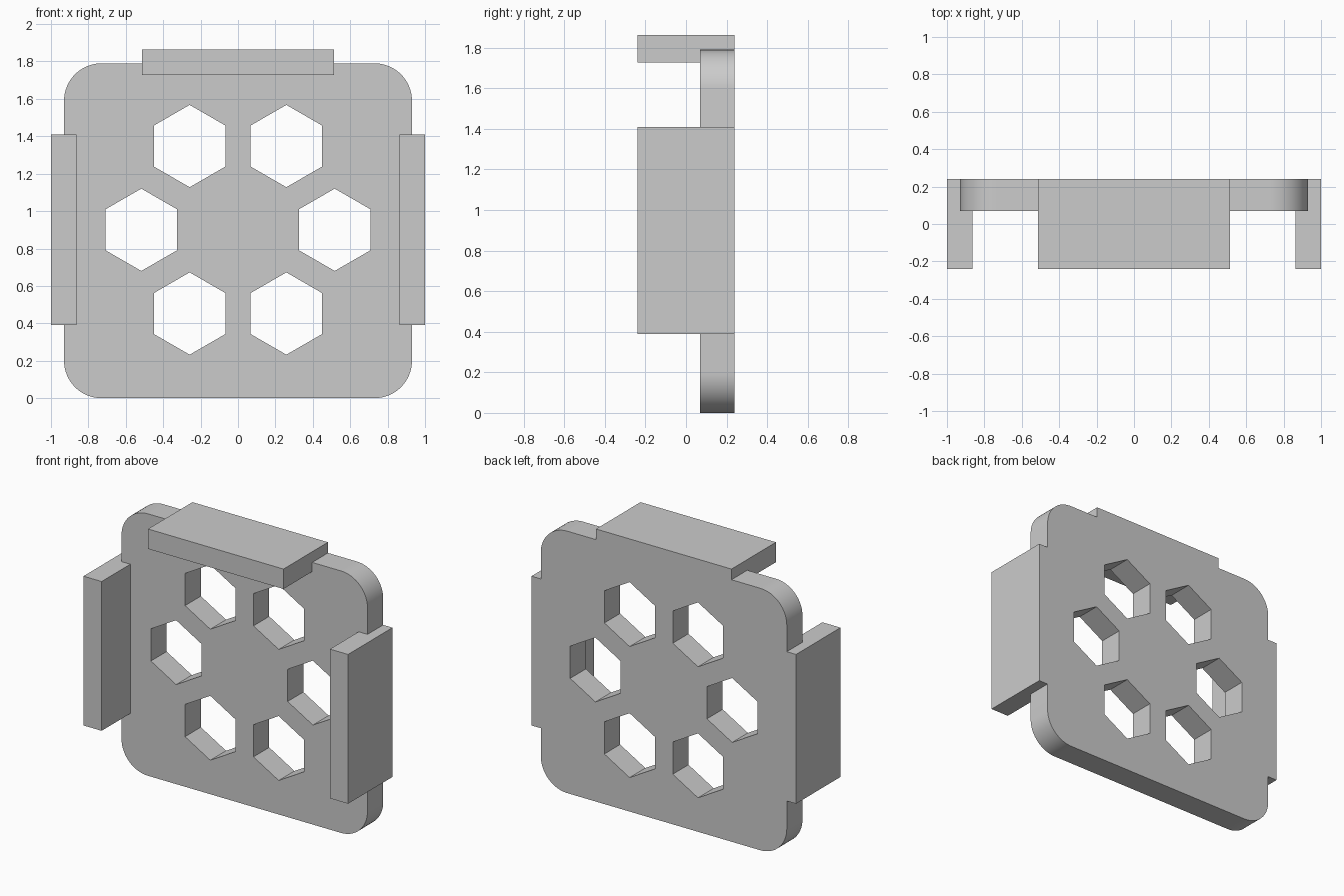
import bpy, bmesh
from math import cos, sin, pi, radians
from mathutils import Vector

if "Cube" in bpy.data.objects:
    bpy.data.objects.remove(bpy.data.objects["Cube"])

GREY = (0.6, 0.6, 0.6, 1.0)
grey = bpy.data.materials.new("plain grey")
grey.use_nodes = True
grey.diffuse_color = GREY
grey.node_tree.nodes["Principled BSDF"].inputs["Base Color"].default_value = GREY

BACK, PLATE_FRONT, TAB_FRONT = 0.24, 0.07, -0.24
HALF_W, HEIGHT, CORNER = 0.93, 1.79, 0.2
MID_Z = 0.9


def prism_object(name, outlines, y0, y1):
    """Extrude each (x, z) outline from y0 to y1 into one object."""
    bm = bmesh.new()
    for outline in outlines:
        face = bm.faces.new([bm.verts.new((x, y0, z)) for x, z in outline])
        out = bmesh.ops.extrude_face_region(bm, geom=[face], use_keep_orig=True)
        verts = [g for g in out["geom"] if isinstance(g, bmesh.types.BMVert)]
        bmesh.ops.translate(bm, verts=verts, vec=Vector((0, y1 - y0, 0)))
    bmesh.ops.recalc_face_normals(bm, faces=bm.faces)
    mesh = bpy.data.meshes.new(name)
    bm.to_mesh(mesh)
    bm.free()
    mesh.materials.append(grey)
    obj = bpy.data.objects.new(name, mesh)
    bpy.context.collection.objects.link(obj)
    return obj


def arc(cx, cz, radius, start, sweep, steps):
    return [(cx + radius * cos(start + sweep * i / steps),
             cz + radius * sin(start + sweep * i / steps)) for i in range(steps + 1)]


def rectangle(x0, x1, z0, z1):
    return [(x0, z0), (x1, z0), (x1, z1), (x0, z1)]


# Rounded square plate
outline = []
for i, (sx, sz) in enumerate([(1, 1), (-1, 1), (-1, -1), (1, -1)]):
    outline += arc(sx * (HALF_W - CORNER), HEIGHT / 2 + sz * (HEIGHT / 2 - CORNER),
                   CORNER, i * pi / 2, pi / 2, 16)
plate = prism_object("plate", [outline], PLATE_FRONT, BACK)

# Ring of six hexagonal holes cut through the plate
holes = []
for i in range(6):
    cx, cz = 0.517 * cos(i * pi / 3), MID_Z + 0.517 * sin(i * pi / 3)
    holes.append(arc(cx, cz, 0.22, pi / 6, 2 * pi, 6)[:-1])
cutter = prism_object("hole_cutter", holes, PLATE_FRONT - 0.1, BACK + 0.1)
cutter.hide_render = True
cut = plate.modifiers.new("holes", "BOOLEAN")
cut.operation = "DIFFERENCE"
cut.solver = "EXACT"
cut.object = cutter
bpy.ops.object.select_all(action="DESELECT")
bpy.context.view_layer.objects.active = plate
plate.select_set(True)
bpy.ops.object.modifier_apply(modifier=cut.name)
bpy.data.objects.remove(cutter)
bpy.ops.object.shade_smooth_by_angle(angle=radians(30))

# Forward-reaching tabs on both sides and the top
prism_object("left_tab", [rectangle(0.863, 1.0, 0.39, 1.41)], TAB_FRONT, BACK)
prism_object("right_tab", [rectangle(-1.0, -0.863, 0.39, 1.41)], TAB_FRONT, BACK)
prism_object("top_tab", [rectangle(-0.512, 0.512, 1.727, 1.863)], TAB_FRONT, BACK)
